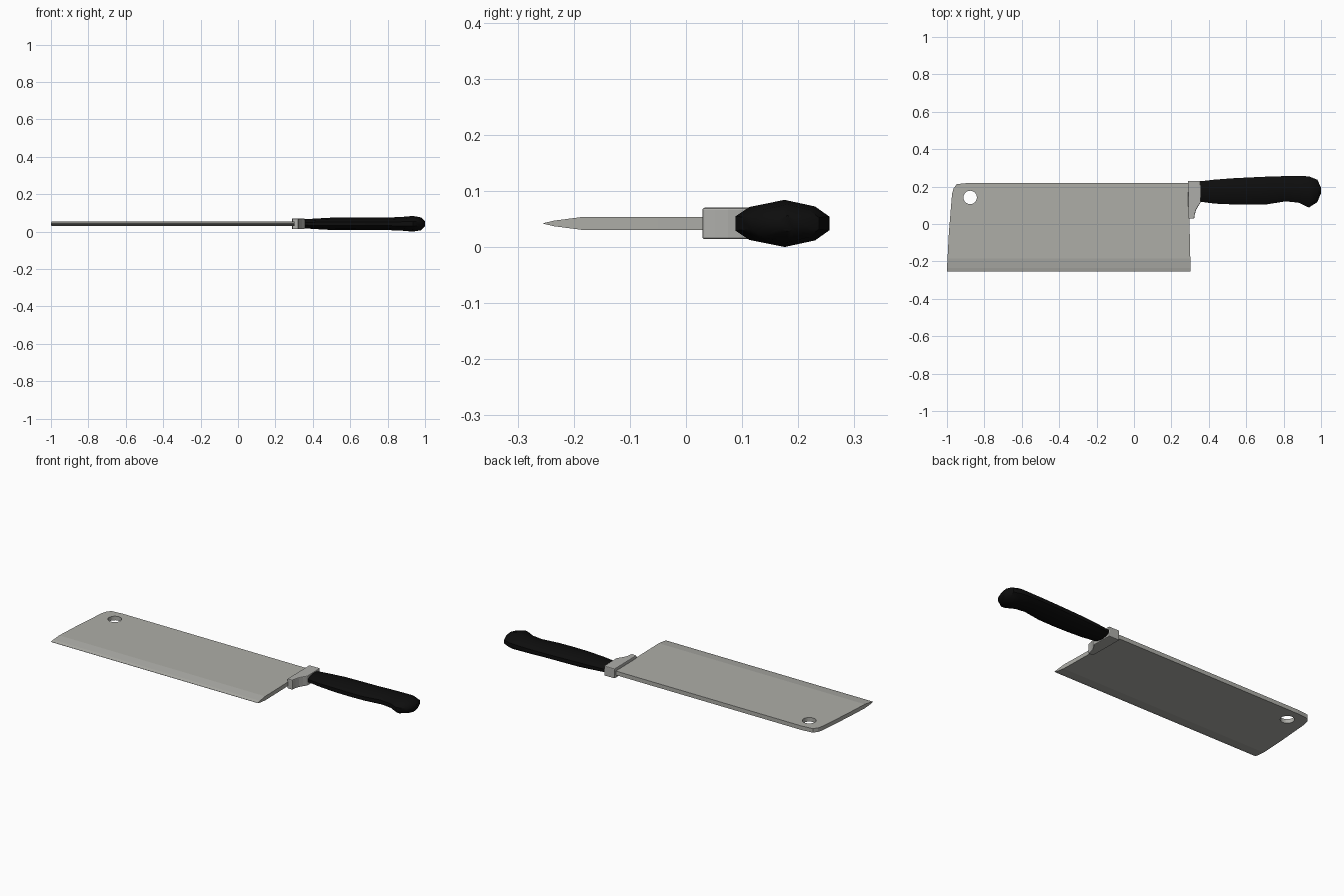
import bpy, bmesh, math

if "Cube" in bpy.data.objects:
    bpy.data.objects.remove(bpy.data.objects["Cube"])

ZC = 0.042  # mid plane of the knife


def material(name, col):
    m = bpy.data.materials.new(name)
    m.diffuse_color = (*col, 1)
    m.use_nodes = True
    m.node_tree.nodes["Principled BSDF"].inputs["Base Color"].default_value = m.diffuse_color
    return m


steel = material("steel", (0.42, 0.42, 0.39))
bolster_steel = material("bolster steel", (0.42, 0.42, 0.40))
black = material("black handle", (0.004, 0.004, 0.004))


def loft(name, rings, mat, smooth=None):
    bm = bmesh.new()
    loops = [[bm.verts.new(p) for p in r] for r in rings]
    n = len(loops[0])
    for a, b in zip(loops, loops[1:]):
        for i in range(n):
            j = (i + 1) % n
            bm.faces.new((a[i], a[j], b[j], b[i]))
    bm.faces.new(loops[0])
    bm.faces.new(loops[-1])
    bmesh.ops.recalc_face_normals(bm, faces=bm.faces[:])
    me = bpy.data.meshes.new(name)
    bm.to_mesh(me)
    bm.free()
    me.materials.append(mat)
    ob = bpy.data.objects.new(name, me)
    bpy.context.collection.objects.link(ob)
    if smooth:
        bpy.ops.object.select_all(action='DESELECT')
        ob.select_set(True)
        bpy.context.view_layer.objects.active = ob
        bpy.ops.object.shade_smooth_by_angle(angle=math.radians(smooth))
    return ob


# Blade: rows from cutting edge to spine (y, left x, right x, half thickness)
rows = [(-0.254, -1.0, 0.303, 0.0006), (-0.235, -1.0, 0.302, 0.005),
        (-0.185, -0.997, 0.301, 0.0115), (-0.05, -0.99, 0.298, 0.0115),
        (0.16, -0.973, 0.293, 0.0115), (0.19, -0.965, 0.292, 0.0115),
        (0.213, -0.948, 0.291, 0.0115), (0.22, -0.88, 0.29, 0.0115)]
blade = loft("blade", [[(l, y, ZC - h), (r, y, ZC - h), (r, y, ZC + h), (l, y, ZC + h)]
                       for y, l, r, h in rows], steel)

# Hanging hole
bpy.ops.mesh.primitive_cylinder_add(vertices=24, radius=0.036, depth=0.2,
                                    location=(-0.876, 0.142, ZC))
cutter = bpy.context.object
cutter.name = "hole_cutter"
cutter.hide_render = True
cutter.hide_set(True)
cutter.data.materials.append(steel)
cut = blade.modifiers.new("hole", 'BOOLEAN')
cut.object = cutter
cut.operation = 'DIFFERENCE'
cut.solver = 'EXACT'

# Bolster: curved collar between blade and handle
outline = [(0.288, 0.231), (0.355, 0.231), (0.357, 0.115), (0.343, 0.095),
           (0.332, 0.075), (0.325, 0.052), (0.322, 0.029), (0.291, 0.029)]
bolster = loft("bolster", [[(x, y, z) for x, y in outline] for z in (0.014, 0.070)],
               bolster_steel)
bev = bolster.modifiers.new("soft edges", 'BEVEL')
bev.width = 0.004
bev.segments = 2

# Handle: faceted section swept along x (x, y low, y high, half height)
section = [(-1, -0.3), (-0.7, -0.7), (0.05, -1), (0.7, -0.72), (1, -0.3),
           (1, 0.3), (0.7, 0.72), (0.05, 1), (-0.7, 0.7), (-1, 0.3)]
stations = [(0.35, 0.120, 0.228, 0.024), (0.43, 0.109, 0.237, 0.029),
            (0.52, 0.105, 0.244, 0.034), (0.62, 0.103, 0.249, 0.034),
            (0.71, 0.105, 0.253, 0.033), (0.81, 0.121, 0.256, 0.034),
            (0.88, 0.114, 0.256, 0.037), (0.935, 0.088, 0.255, 0.042),
            (0.98, 0.117, 0.237, 0.034), (1.0, 0.165, 0.195, 0.014)]
loft("handle", [[(x, (a + b) / 2 + u * (b - a) / 2, ZC + v * h) for u, v in section]
                for x, a, b, h in stations], black, smooth=40)
